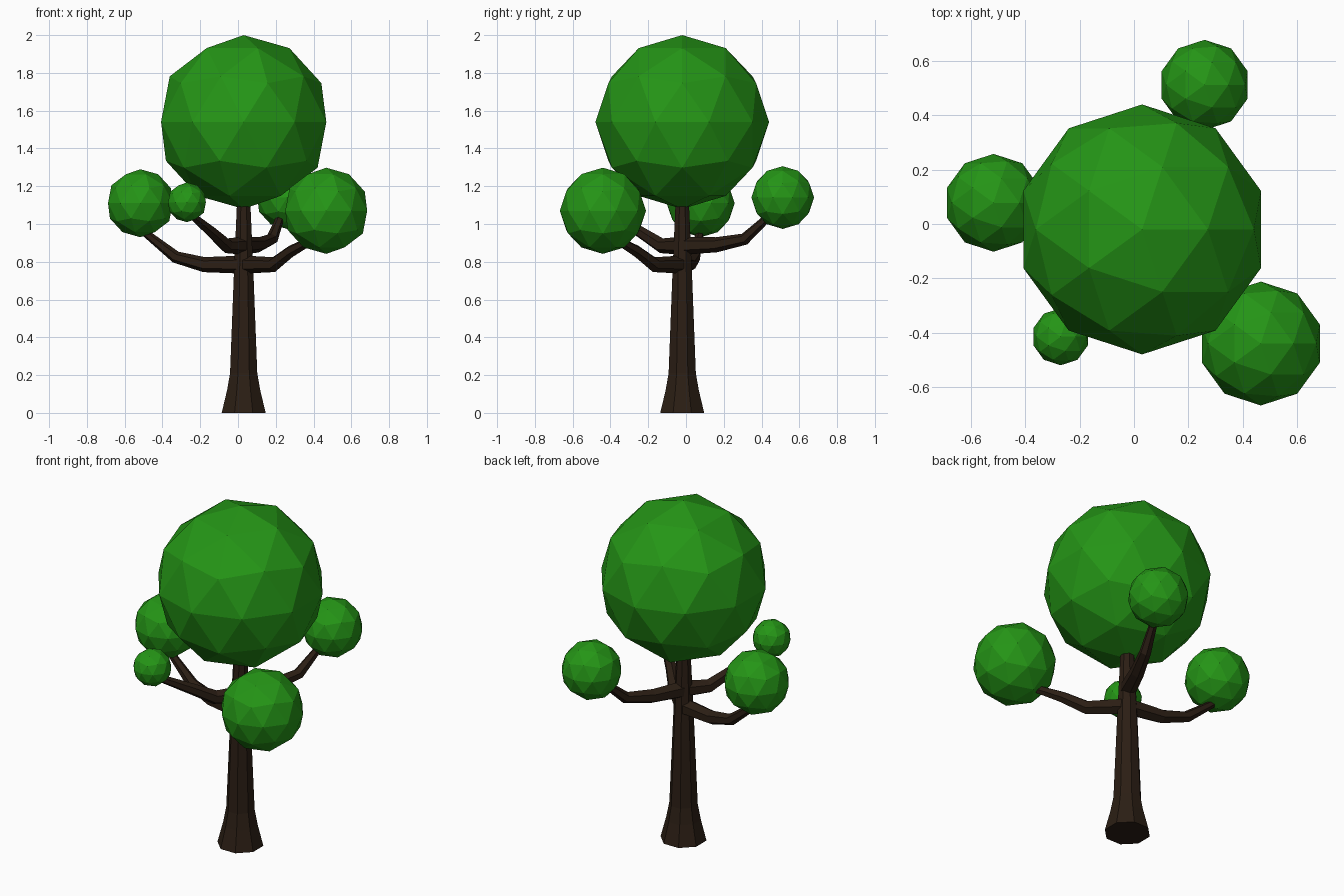
import bpy, bmesh, math
from mathutils import Vector

if "Cube" in bpy.data.objects:
    bpy.data.objects.remove(bpy.data.objects["Cube"])


def material(name, rgb):
    m = bpy.data.materials.new(name)
    m.diffuse_color = (*rgb, 1)
    m.use_nodes = True
    m.node_tree.nodes["Principled BSDF"].inputs["Base Color"].default_value = m.diffuse_color
    return m


bark = material("bark", (0.024, 0.013, 0.007))
leaf = material("leaf", (0.018, 0.30, 0.008))


def sweep(name, points, radii, sides, turn=0.0):
    """Flat-faced tapered tube through points, mitred at every bend."""
    pts = [Vector(p) for p in points]
    bm = bmesh.new()
    rings = []
    for i, (p, r) in enumerate(zip(pts, radii)):
        t = (pts[min(i + 1, len(pts) - 1)] - pts[max(i - 1, 0)]).normalized()
        ref = Vector((0, 1, 0)) if abs(t.z) > 0.95 else Vector((0, 0, 1))
        u = ref.cross(t).normalized()
        v = t.cross(u)
        angles = [turn + 2 * math.pi * k / sides for k in range(sides)]
        rings.append([bm.verts.new(p + r * (math.cos(a) * u + math.sin(a) * v))
                      for a in angles])
    for a, b in zip(rings, rings[1:]):
        for k in range(sides):
            n = (k + 1) % sides
            bm.faces.new((a[k], a[n], b[n], b[k]))
    bm.faces.new(rings[0][::-1])
    bm.faces.new(rings[-1])
    bmesh.ops.recalc_face_normals(bm, faces=bm.faces)
    mesh = bpy.data.meshes.new(name)
    bm.to_mesh(mesh)
    bm.free()
    mesh.materials.append(bark)
    bpy.context.collection.objects.link(bpy.data.objects.new(name, mesh))


# Trunk with flared foot
cx, cy = 0.03, -0.02
trunk = [(0, 0.126), (0.12, 0.095), (0.21, 0.078), (0.74, 0.056), (1.14, 0.037)]
sweep("trunk", [(cx, cy, z) for z, r in trunk], [r for z, r in trunk],
      8, math.pi / 8)

# Branches, each rising into its own leaf ball
branches = {
    "branch_left": [(cx, cy, 0.785), (-0.18, 0.015, 0.785),
                    (-0.33, 0.045, 0.825), (-0.50, 0.075, 0.96)],
    "branch_front_right": [(cx, cy, 0.785), (0.19, -0.17, 0.785),
                           (0.28, -0.26, 0.855), (0.42, -0.39, 0.93)],
    "branch_front_left": [(cx, cy, 0.885), (-0.06, -0.13, 0.885),
                          (-0.13, -0.23, 0.95), (-0.25, -0.39, 1.05)],
    "branch_back": [(cx, cy, 0.885), (0.11, 0.16, 0.89),
                    (0.18, 0.31, 0.92), (0.23, 0.45, 1.05)],
}
for name, path in branches.items():
    sweep(name, path, (0.048, 0.04, 0.032, 0.02), 6, math.pi / 6)

# Leaf balls
balls = {
    "crown": ((0.03, -0.02, 1.54), 0.46),
    "leaves_front_right": ((0.467, -0.44, 1.07), 0.228),
    "leaves_left": ((-0.517, 0.078, 1.11), 0.18),
    "leaves_back": ((0.26, 0.512, 1.14), 0.166),
    "leaves_front_left": ((-0.27, -0.415, 1.115), 0.105),
}
for name, (centre, radius) in balls.items():
    bpy.ops.mesh.primitive_ico_sphere_add(subdivisions=2, radius=radius,
                                          location=centre)
    ob = bpy.context.object
    ob.name = name
    ob.data.materials.append(leaf)
